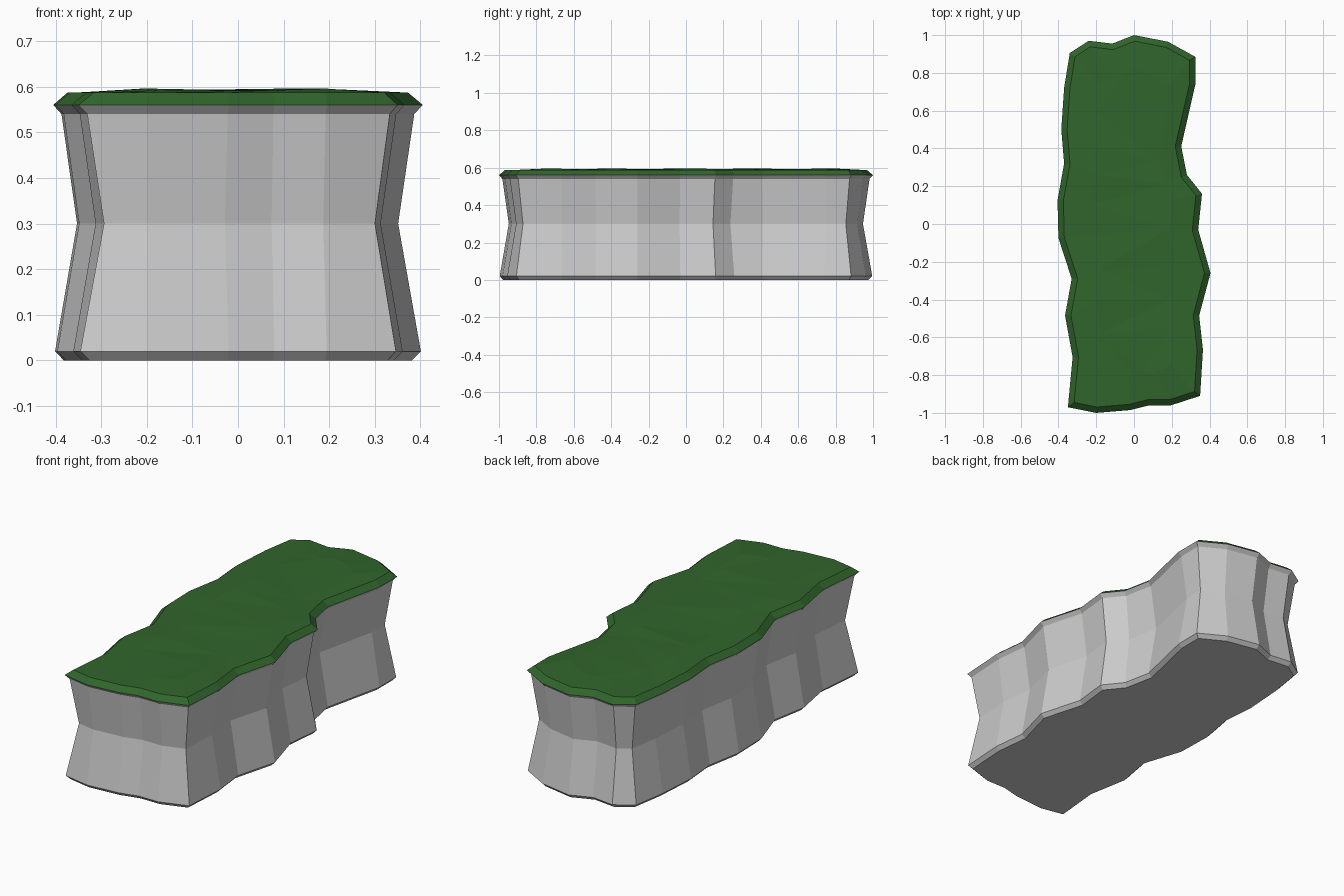
import bpy, bmesh, math
from mathutils import Vector

if "Cube" in bpy.data.objects:
    bpy.data.objects.remove(bpy.data.objects["Cube"])

# Plan outline of the cliff block, counter-clockwise from the front left corner
OUTLINE = [Vector(p) for p in (
    (-.35, -.97), (-.20, -1), (-.02, -.985), (.08, -.96), (.195, -.96), (.35, -.91),
    (.365, -.665), (.345, -.485), (.405, -.26), (.34, -.03), (.36, .16), (.28, .26),
    (.25, .41), (.325, .74), (.325, .885), (.18, .965), (0, 1), (-.115, .955),
    (-.24, .97), (-.34, .905), (-.37, .72), (-.385, .5), (-.37, .32), (-.405, .125),
    (-.40, -.075), (-.33, -.29), (-.365, -.485), (-.325, -.705))]


def inset(d):
    """Outline moved inwards by d, mitred at the corners."""
    result = []
    n = len(OUTLINE)
    for i, p in enumerate(OUTLINE):
        a = (p - OUTLINE[i - 1]).normalized()
        b = (OUTLINE[(i + 1) % n] - p).normalized()
        na, nb = Vector((-a.y, a.x)), Vector((-b.y, b.x))
        m = (na + nb).normalized()
        result.append(p + m * d / max(m.dot(na), .6))
    return result


def loft(name, rings, cap_bottom, cap_top, material=None):
    """Join stacked rings of 3D points with flat quads."""
    bm = bmesh.new()
    loops = [[bm.verts.new(p) for p in ring] for ring in rings]
    for lo, hi in zip(loops, loops[1:]):
        for i in range(len(lo)):
            j = (i + 1) % len(lo)
            bm.faces.new((lo[i], lo[j], hi[j], hi[i]))
    if cap_bottom:
        bm.faces.new(loops[0][::-1])
    if cap_top:
        cap = bm.faces.new(loops[-1])
        bmesh.ops.triangulate(bm, faces=[cap])
    mesh = bpy.data.meshes.new(name)
    bm.to_mesh(mesh)
    bm.free()
    obj = bpy.data.objects.new(name, mesh)
    bpy.context.collection.objects.link(obj)
    if material:
        mesh.materials.append(material)
    return obj


def level(d, z):
    return [(p.x, p.y, z) for p in inset(d)]


# Rock: waisted wall with a small bevel at the foot and a flare under the turf
loft("rock_wall", [level(.023, 0), level(.004, .02), level(.052, .30),
                   level(.018, .54), level(0, .56)], True, False)

# Turf: bevelled rim and a gently uneven top
grass = bpy.data.materials.new("grass_green")
grass.diffuse_color = (.03, .13, .025, 1)
grass.use_nodes = True
grass.node_tree.nodes["Principled BSDF"].inputs["Base Color"].default_value = grass.diffuse_color
uneven = [(p.x * .55, p.y * .82, .592 + .004 * math.sin(7 * p.y + 4 * p.x)) for p in OUTLINE]
loft("grass_top", [level(0, .56), level(.031, .587), uneven], False, True, grass)
